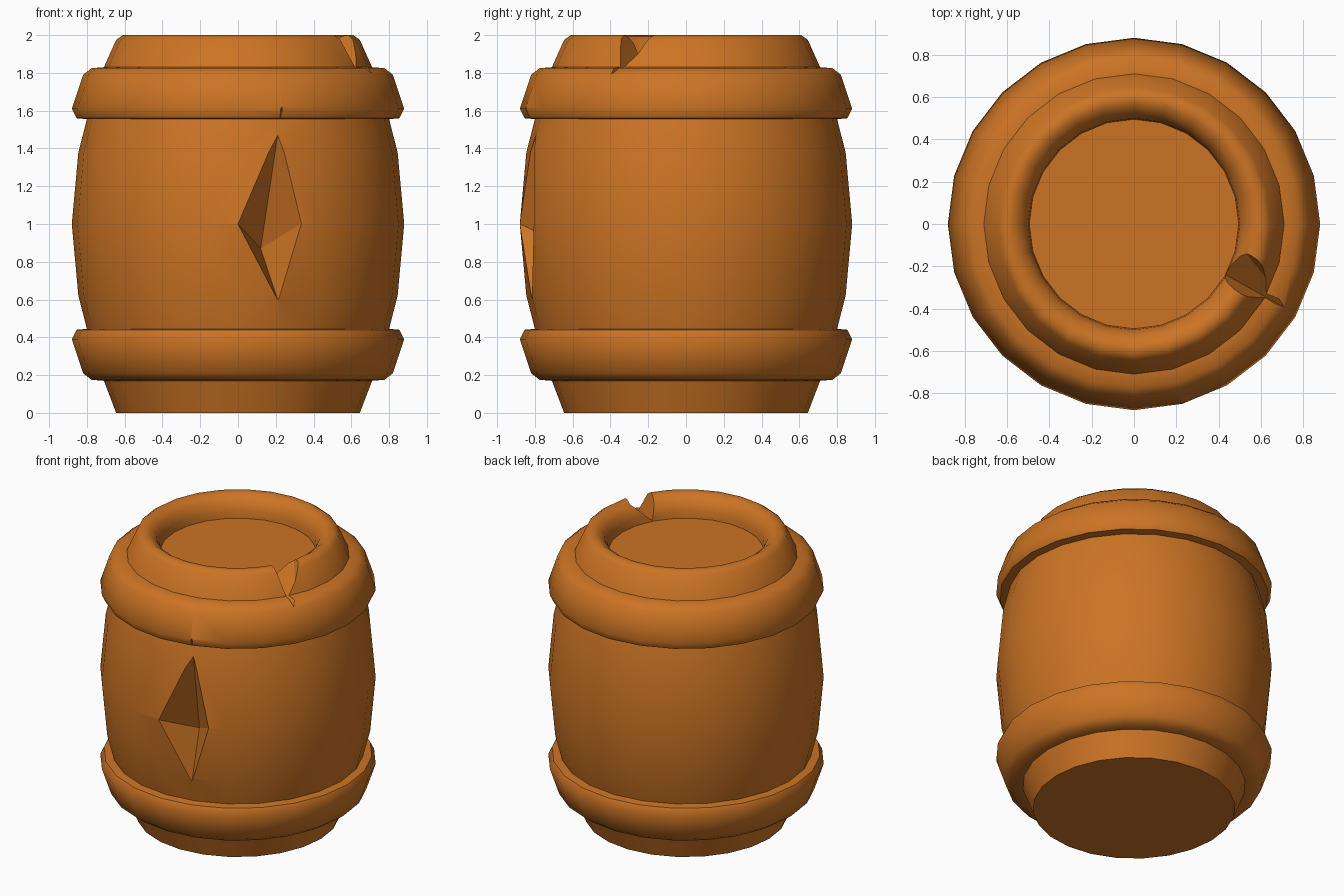
import bpy, bmesh, math
from mathutils import Vector

if "Cube" in bpy.data.objects:
    bpy.data.objects.remove(bpy.data.objects["Cube"])

SIDES = 24

wood = bpy.data.materials.new("orange_wood")
wood.diffuse_color = (0.604, 0.175, 0.018, 1)
wood.use_nodes = True
wood.node_tree.nodes["Principled BSDF"].inputs["Base Color"].default_value = wood.diffuse_color


def add_object(name, bm):
    bmesh.ops.recalc_face_normals(bm, faces=bm.faces)
    mesh = bpy.data.meshes.new(name)
    bm.to_mesh(mesh)
    bm.free()
    obj = bpy.data.objects.new(name, mesh)
    bpy.context.collection.objects.link(obj)
    mesh.materials.append(wood)
    return obj


def lathe(name, profile):
    """Closed solid of revolution with flat caps at both ends."""
    bm = bmesh.new()
    rings = []
    for r, z in profile:
        rings.append([bm.verts.new((r * math.sin(2 * math.pi * i / SIDES),
                                    r * math.cos(2 * math.pi * i / SIDES), z))
                      for i in range(SIDES)])
    for a, b in zip(rings, rings[1:]):
        for i in range(SIDES):
            j = (i + 1) % SIDES
            bm.faces.new((a[i], a[j], b[j], b[i]))
    bm.faces.new(rings[0])
    bm.faces.new(rings[-1])
    return add_object(name, bm)


def hull(name, points):
    bm = bmesh.new()
    for p in points:
        bm.verts.new(p)
    bmesh.ops.convex_hull(bm, input=bm.verts)
    obj = add_object(name, bm)
    obj.hide_render = True
    return obj


def carve(target, cutter):
    mod = target.modifiers.new("carve", 'BOOLEAN')
    mod.operation = 'DIFFERENCE'
    mod.solver = 'EXACT'
    mod.object = cutter
    bpy.ops.object.select_all(action='DESELECT')
    bpy.context.view_layer.objects.active = target
    target.select_set(True)
    bpy.ops.object.modifier_apply(modifier=mod.name)
    bpy.data.objects.remove(cutter, do_unlink=True)


# Barrel: hoop outline is mirrored about mid height
hoop = [(0.71, 0.17), (0.775, 0.175), (0.82, 0.21), (0.88, 0.39),
        (0.855, 0.44), (0.80, 0.445)]
profile = [(0.645, 0)] + hoop + [(0.845, 0.62), (0.88, 1.0), (0.845, 1.38)]
profile += [(r, 2 - z) for r, z in reversed(hoop)]
# Rounded rim and sunken lid
profile += [(0.645, 1.975), (0.61, 2.0), (0.57, 1.995), (0.525, 1.96),
            (0.50, 1.90), (0.495, 1.85)]
barrel = lathe("barrel", profile)
bpy.ops.object.select_all(action='DESELECT')
bpy.context.view_layer.objects.active = barrel
barrel.select_set(True)
bpy.ops.object.shade_smooth_by_angle(angle=math.radians(55))

# Diamond gash in the front: pyramid flaring out from a deep point
apex = Vector((0.12, -0.60, 0.87))
corners = [Vector(c) for c in ((0.21, -0.795, 1.47), (0.0, -0.88, 1.0),
                               (0.21, -0.81, 0.60), (0.33, -0.80, 1.0))]
carve(barrel, hull("gash_cutter", [apex] + [apex + (c - apex) * 2 for c in corners]))

# Split in the rim at front right: V-shaped wedge along a radius
out = Vector((math.cos(math.radians(-29)), math.sin(math.radians(-29)), 0))
side = Vector((-out.y, out.x, 0))
wedge = [(0.40, 0.0, 1.875), (0.40, -0.05, 2.06), (0.40, 0.19, 2.06),
         (0.86, 0.0, 1.785), (0.86, -0.07, 2.06), (0.86, 0.12, 2.06)]
carve(barrel, hull("split_cutter",
                   [out * r + side * t + Vector((0, 0, z)) for r, t, z in wedge]))
